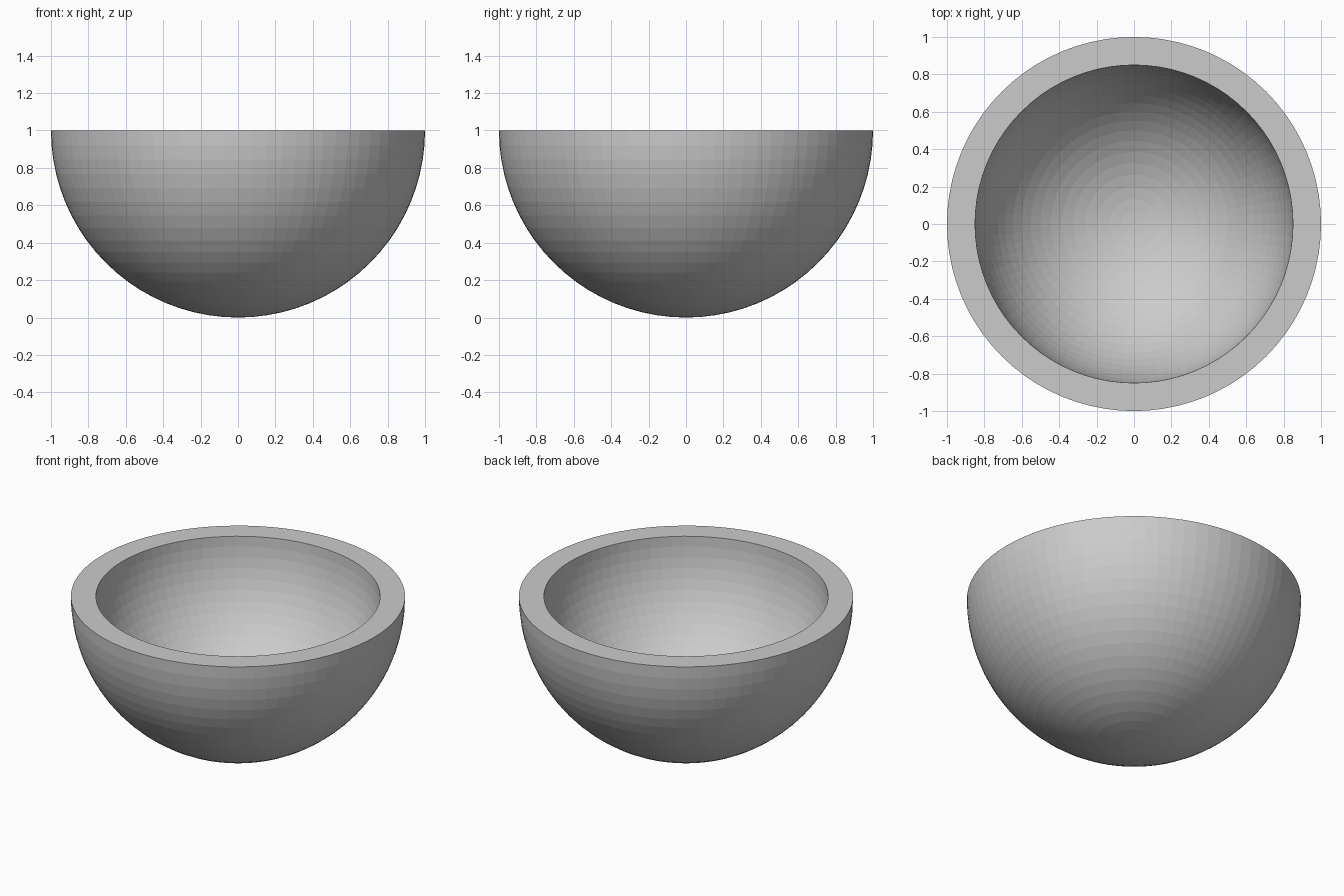
import bpy, bmesh
from math import sin, cos, pi

if "Cube" in bpy.data.objects:
    bpy.data.objects.remove(bpy.data.objects["Cube"])

OUTER, INNER, RIM_Z = 1.0, 0.85, 1.0
SEGMENTS, RINGS = 80, 20


def arc(radius):
    """Quarter-circle profile from the bottom pole up to the rim."""
    pts = []
    for i in range(RINGS + 1):
        a = pi / 2 * i / RINGS
        pts.append((radius * sin(a), 0, RIM_Z - radius * cos(a)))
    return pts


# Closed wall profile: up the outside, across the flat rim, down the inside
profile = arc(OUTER) + arc(INNER)[::-1]

bm = bmesh.new()
verts = [bm.verts.new(p) for p in profile]
edges = [bm.edges.new(pair) for pair in zip(verts, verts[1:])]
bmesh.ops.spin(bm, geom=verts + edges, cent=(0, 0, 0), axis=(0, 0, 1),
               angle=2 * pi, steps=SEGMENTS, use_duplicate=False)
bmesh.ops.remove_doubles(bm, verts=bm.verts, dist=0.0005)
bmesh.ops.recalc_face_normals(bm, faces=bm.faces)

# Hemispherical bowl, flat shaded
mesh = bpy.data.meshes.new("bowl")
bm.to_mesh(mesh)
bm.free()
bowl = bpy.data.objects.new("bowl", mesh)
bpy.context.collection.objects.link(bowl)
